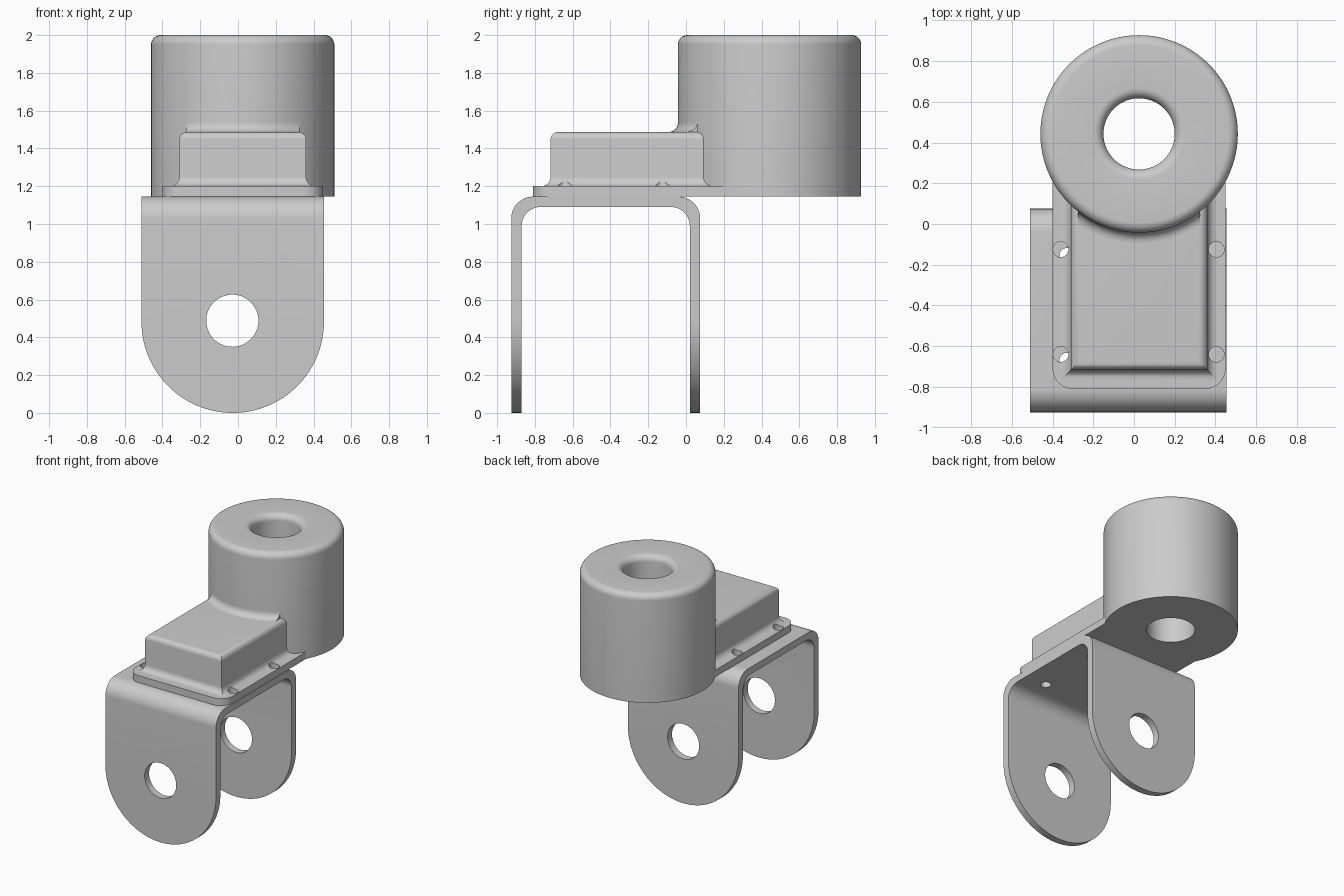
import bpy, bmesh, math
from mathutils import Vector

if "Cube" in bpy.data.objects:
    bpy.data.objects.remove(bpy.data.objects["Cube"])

grey = bpy.data.materials.new("plain grey")
grey.diffuse_color = (0.6, 0.6, 0.6, 1)
grey.use_nodes = True
grey.node_tree.nodes["Principled BSDF"].inputs["Base Color"].default_value = grey.diffuse_color


def add_object(name, bm):
    bmesh.ops.recalc_face_normals(bm, faces=bm.faces)
    mesh = bpy.data.meshes.new(name)
    bm.to_mesh(mesh)
    bm.free()
    mesh.materials.append(grey)
    obj = bpy.data.objects.new(name, mesh)
    bpy.context.collection.objects.link(obj)
    return obj


def arc(cx, cy, r, a0, a1, n=12):
    return [(cx + r * math.cos(math.radians(a0 + (a1 - a0) * i / n)),
             cy + r * math.sin(math.radians(a0 + (a1 - a0) * i / n))) for i in range(n + 1)]


def skin(name, rings, closed=False):
    """Join equal-length rings into a solid; closed joins last ring to first."""
    bm = bmesh.new()
    vs = [[bm.verts.new(p) for p in ring] for ring in rings]
    n = len(vs[0])
    for k in range(len(vs) if closed else len(vs) - 1):
        a, b = vs[k], vs[(k + 1) % len(vs)]
        for i in range(n):
            j = (i + 1) % n
            bm.faces.new((a[i], a[j], b[j], b[i]))
    if not closed:
        bm.faces.new(vs[0])
        bm.faces.new(vs[-1])
    return add_object(name, bm)


def prism(name, pts, axis, lo, hi):
    place = {"x": lambda u, v, w: (w, u, v),
             "y": lambda u, v, w: (u, w, v),
             "z": lambda u, v, w: (u, v, w)}[axis]
    return skin(name, [[place(u, v, w) for u, v in pts] for w in (lo, hi)])


def boolean(obj, cutter, operation="DIFFERENCE"):
    mod = obj.modifiers.new("cut", "BOOLEAN")
    mod.operation, mod.object, mod.solver = operation, cutter, "EXACT"
    bpy.context.view_layer.objects.active = obj
    bpy.ops.object.modifier_apply(modifier=mod.name)
    bpy.data.objects.remove(cutter)


def circle(cx, cy, r, n=48):
    return arc(cx, cy, r, 0, 360, n)[:-1]


# U-shaped bracket: bent sheet, rounded leg ends, pin holes and bolt holes
sheet = ([(-0.925, -0.1)] + arc(-0.81, 1.03, 0.115, 180, 90) + arc(-0.04, 1.03, 0.115, 90, 0)
         + [(0.075, -0.1), (0.02, -0.1)] + arc(-0.08, 0.99, 0.10, 0, 90)
         + arc(-0.77, 0.99, 0.10, 90, 180) + [(-0.87, -0.1)])
bracket = prism("bracket", sheet, "x", -0.7, 0.7)
outline = arc(-0.028, 0.483, 0.483, 180, 360, 64) + [(0.455, 1.4), (-0.511, 1.4)]
boolean(bracket, prism("leg_outline", outline, "y", -1.2, 0.5), "INTERSECT")
boolean(bracket, prism("pin_hole", circle(-0.03, 0.488, 0.138, 64), "y", -1.2, 0.5))
for x in (-0.33, 0.27):
    for y in (-0.155, -0.67):
        boolean(bracket, prism("bracket_bolt_hole", circle(x, y, 0.037, 32), "z", 1.0, 1.3))

# Round barrel with filleted top edges and a through bore
CX, CY, R = 0.025, 0.4425, 0.485
section = ([(R, 1.145)] + arc(R - 0.05, 1.95, 0.05, 0, 90, 8)
           + arc(0.225, 1.95, 0.05, 90, 180, 8) + [(0.175, 1.145)])
steps = 128
barrel = skin("barrel", [[(CX + r * math.cos(t), CY + r * math.sin(t), z) for r, z in section]
                         for t in (2 * math.pi * i / steps for i in range(steps))], True)

# Mounting flange with rounded front corners
flange_pts = (arc(-0.30, -0.71, 0.10, 180, 270) + arc(0.35, -0.71, 0.10, 270, 360)
              + [(0.45, 0.22), (-0.40, 0.22)])
flange = prism("flange", flange_pts, "z", 1.145, 1.20)

# Raised block: flared foot, straight walls, rounded top edge
levels = ([(0.05, 1.19)] + [(0.05 + u, z) for u, z in arc(0, 1.25, 0.05, 270, 180, 8)]
          + [(u - 0.04, z) for u, z in arc(0, 1.447, 0.04, 0, 90, 8)])
block = skin("block", [[(-0.31 - o, -0.717 - o, z), (0.36 + o, -0.717 - o, z),
                        (0.36 + o, 0.22, z), (-0.31 - o, 0.22, z)] for o, z in levels])

# Bolt holes through the flange, notching the flared foot
for x in (-0.36, 0.405):
    for y in (-0.125, -0.64):
        for part in (flange, block):
            boolean(part, prism("bolt_hole", circle(x, y, 0.038, 32), "z", 1.0, 1.35))

# Concave fillet between block top and barrel
fillet_section = ([(R - 0.02, 1.47), (R - 0.02, 1.537)]
                  + arc(R + 0.05, 1.537, 0.05, 180, 270, 8) + [(R + 0.05, 1.47)])
rings = []
for i in range(33):
    s = -1 + 2 * i / 32
    rings.append([])
    for r, z in fillet_section:
        t = s * math.asin(0.3 / r)
        rings[-1].append((CX + r * math.sin(t), CY - r * math.cos(t), z))
fillet = skin("block_fillet", rings)

# Smooth shading with sharp edges kept
bpy.ops.object.select_all(action="DESELECT")
for obj in (bracket, barrel, flange, block, fillet):
    obj.select_set(True)
bpy.context.view_layer.objects.active = bracket
bpy.ops.object.shade_smooth_by_angle(angle=math.radians(30))
